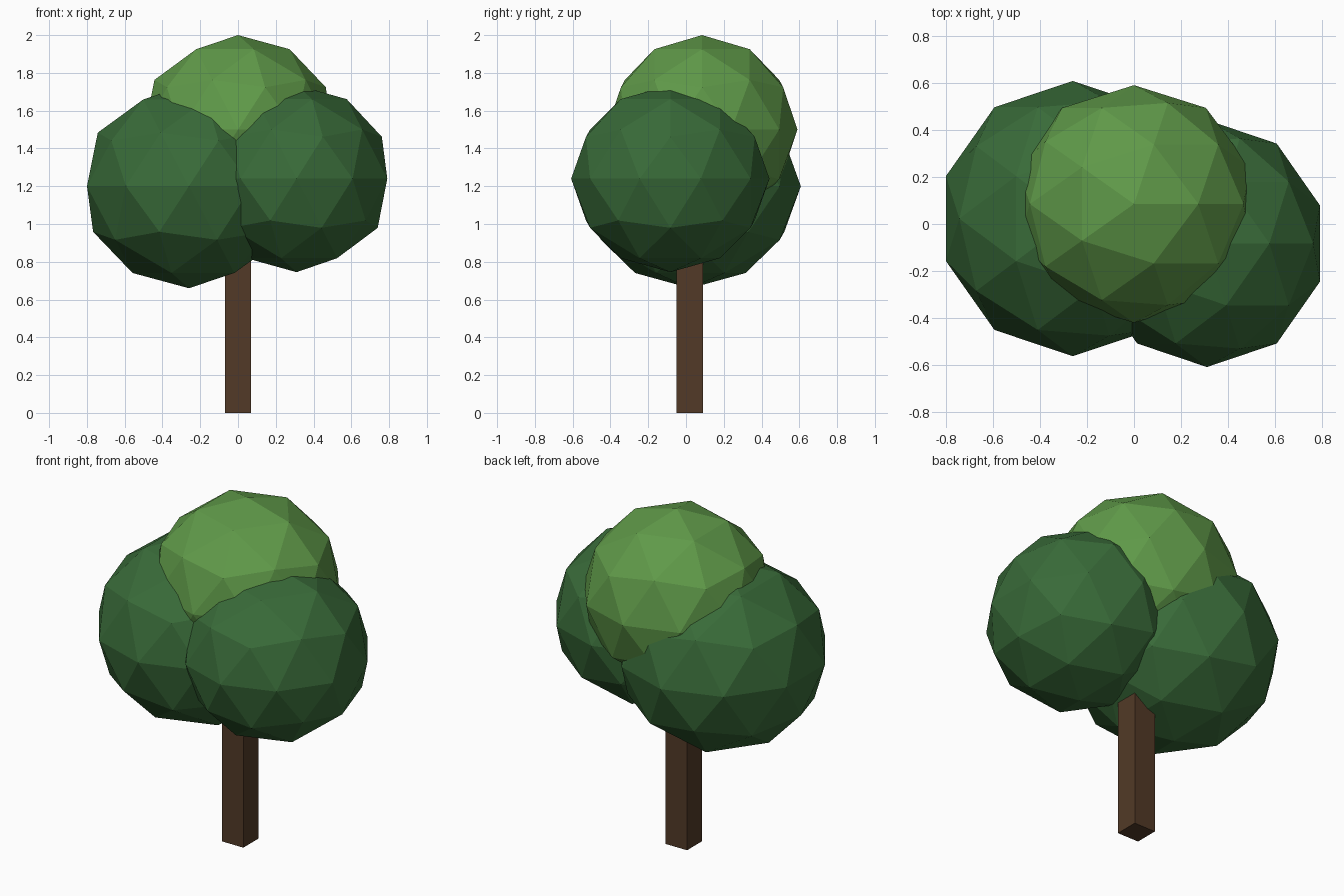
import bpy

# Remove the default cube
cube = bpy.data.objects.get("Cube")
if cube:
    bpy.data.objects.remove(cube, do_unlink=True)


def material(name, rgb):
    mat = bpy.data.materials.new(name)
    mat.use_nodes = True
    color = (*rgb, 1.0)
    mat.diffuse_color = color
    mat.node_tree.nodes["Principled BSDF"].inputs["Base Color"].default_value = color
    return mat


bark = material("brown bark", (0.085, 0.042, 0.020))
dark_leaf = material("dark green leaves", (0.040, 0.145, 0.040))
light_leaf = material("light green leaves", (0.115, 0.32, 0.066))


def finish(name, mat, scale):
    obj = bpy.context.object
    obj.name = name
    obj.scale = scale
    obj.data.materials.append(mat)
    bpy.ops.object.transform_apply(location=False, rotation=False, scale=True)
    bpy.ops.object.shade_flat()


def leaf_ball(name, mat, center, radii):
    bpy.ops.mesh.primitive_ico_sphere_add(subdivisions=2, radius=1, location=center)
    finish(name, mat, radii)


# Square trunk, running up into the crown
bpy.ops.mesh.primitive_cube_add(size=1, location=(0, 0.02, 0.55))
finish("trunk", bark, (0.14, 0.14, 1.1))

# Three overlapping faceted crown clumps
leaf_ball("right_foliage", dark_leaf, (-0.26, 0.023, 1.2), (0.567, 0.585, 0.54))
leaf_ball("left_foliage", dark_leaf, (0.31, -0.083, 1.24), (0.505, 0.525, 0.495))
leaf_ball("top_foliage", light_leaf, (0, 0.085, 1.5), (0.52, 0.505, 0.5))
